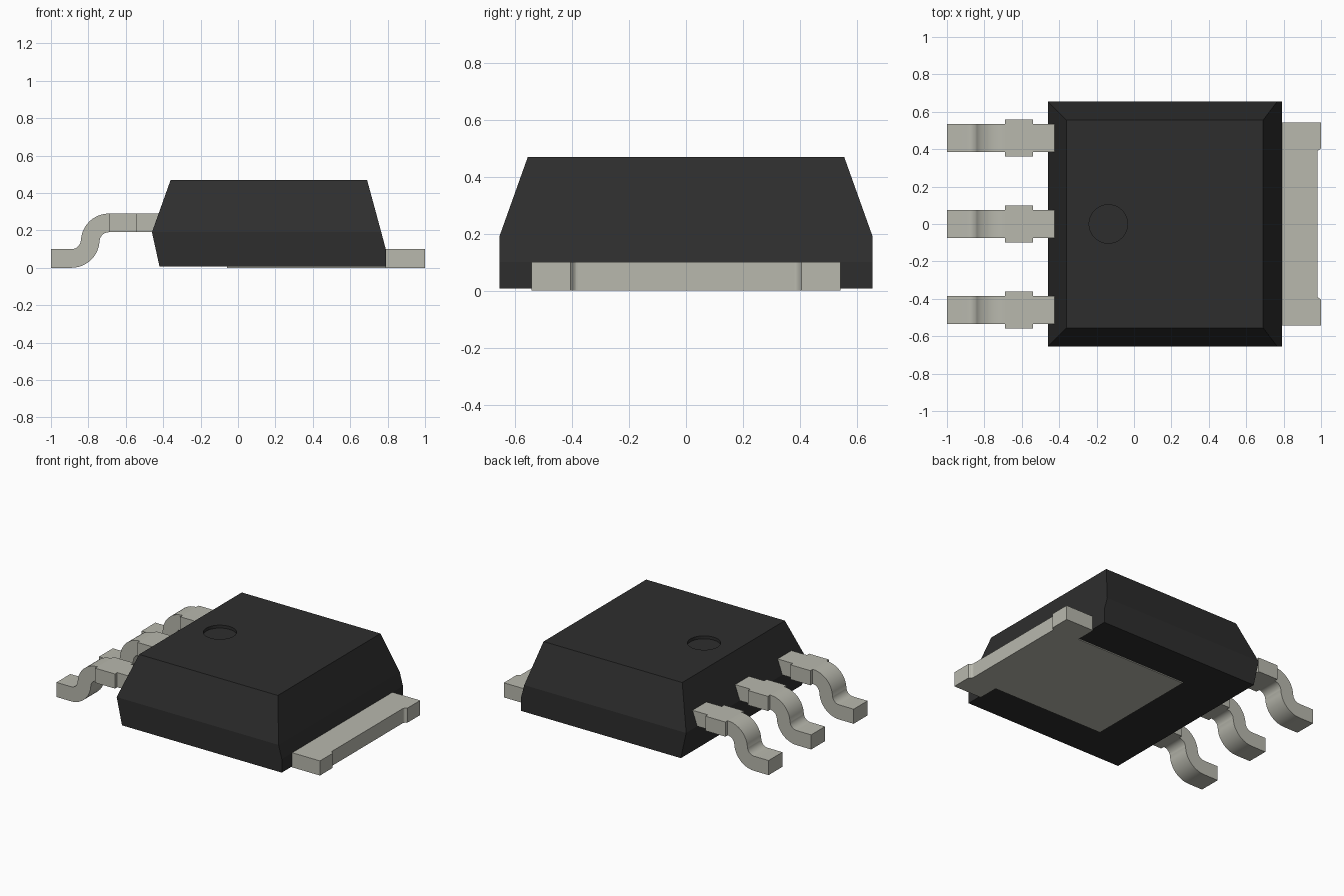
import bpy, bmesh, math

cube = bpy.data.objects.get("Cube")
if cube:
    bpy.data.objects.remove(cube, do_unlink=True)


def material(name, rgb):
    m = bpy.data.materials.new(name)
    m.use_nodes = True
    m.diffuse_color = (*rgb, 1)
    m.node_tree.nodes["Principled BSDF"].inputs["Base Color"].default_value = (*rgb, 1)
    return m


black = material("black plastic", (0.027, 0.027, 0.027))
tin = material("tinned metal", (0.48, 0.48, 0.42))


def finish(name, bm, mat):
    bmesh.ops.recalc_face_normals(bm, faces=bm.faces)
    mesh = bpy.data.meshes.new(name)
    bm.to_mesh(mesh)
    bm.free()
    mesh.materials.append(mat)
    ob = bpy.data.objects.new(name, mesh)
    bpy.context.collection.objects.link(ob)
    bpy.ops.object.select_all(action='DESELECT')
    bpy.context.view_layer.objects.active = ob
    ob.select_set(True)
    return ob


def prism(name, points, extrude, mat):
    """Closed outline of 3D points swept along a vector."""
    bm = bmesh.new()
    face = bm.faces.new([bm.verts.new(p) for p in points])
    out = bmesh.ops.extrude_face_region(bm, geom=[face])
    moved = [g for g in out["geom"] if isinstance(g, bmesh.types.BMVert)]
    bmesh.ops.translate(bm, verts=moved, vec=extrude)
    return finish(name, bm, mat)


def arc(cx, cy, r, start, end, steps):
    angles = [math.radians(start + (end - start) * i / steps) for i in range(steps + 1)]
    return [(cx + r * math.cos(a), cy + r * math.sin(a)) for a in angles]


# Moulded body: stacked rectangles (z, x min, x max, half depth)
levels = [(0.007, -0.42, 0.79, 0.655), (0.10, -0.44, 0.79, 0.655),
          (0.19, -0.46, 0.766, 0.655), (0.47, -0.36, 0.69, 0.555)]
bm = bmesh.new()
rings = [[bm.verts.new(p) for p in ((a, -h, z), (b, -h, z), (b, h, z), (a, h, z))]
         for z, a, b, h in levels]
for low, high in zip(rings, rings[1:]):
    for i in range(4):
        j = (i + 1) % 4
        bm.faces.new((low[i], low[j], high[j], high[i]))
bm.faces.new(rings[0])
bm.faces.new(rings[-1])
body = finish("body", bm, black)

# Round pin-one dimple sunk into the top
circle = arc(-0.137, 0, 0.103, 0, 360, 48)[:-1]
cutter = prism("dimple_cutter", [(x, y, 0.45) for x, y in circle], (0, 0, 0.1), black)
cutter.hide_render = True
cut = body.modifiers.new("dimple", 'BOOLEAN')
cut.operation = 'DIFFERENCE'
cut.solver = 'EXACT'
cut.object = cutter
bpy.context.view_layer.objects.active = body
bpy.ops.object.modifier_apply(modifier="dimple")
bpy.data.objects.remove(cutter, do_unlink=True)

# Heat-sink tab: narrow pad under the body, wide ears outside, shallow end notch
half = [(-0.06, 0.40), (0.785, 0.40), (0.785, 0.542), (1.0, 0.542), (1.0, 0.40)]
half += arc(1.0, 0.38, 0.02, 90, 180, 5)[1:]
half[4] = (1.0, 0.405)
outline = half + [(x, -y) for x, y in reversed(half)]
prism("heat_sink_tab", [(x, y, 0) for x, y in outline], (0, 0, 0.10), tin)

# Leads: straight shouldered root, then an S-bend down to a flat foot
SEG = 10
upper = arc(-0.69, 0.14, 0.15, 90, 177, SEG) + arc(-0.89, 0.15, 0.05, -3, -90, SEG)
lower = arc(-0.69, 0.14, 0.05, 90, 177, SEG) + arc(-0.89, 0.15, 0.15, -3, -90, SEG)
bend = upper + [(-1.0, 0.10), (-1.0, 0.0)] + lower[::-1]
root = [(-0.69, 0.10), (-0.54, 0.10), (-0.54, 0.075), (-0.40, 0.075)]
root += [(x, -y) for x, y in reversed(root)]
for label, yc in (("front", -0.46), ("middle", 0.0), ("back", 0.46)):
    prism(label + "_lead_root", [(x, yc + y, 0.19) for x, y in root], (0, 0, 0.10), tin)
    prism(label + "_lead_bend", [(x, yc - 0.075, z) for x, z in bend], (0, 0.15, 0), tin)
    bpy.ops.object.shade_smooth_by_angle(angle=math.radians(30))
